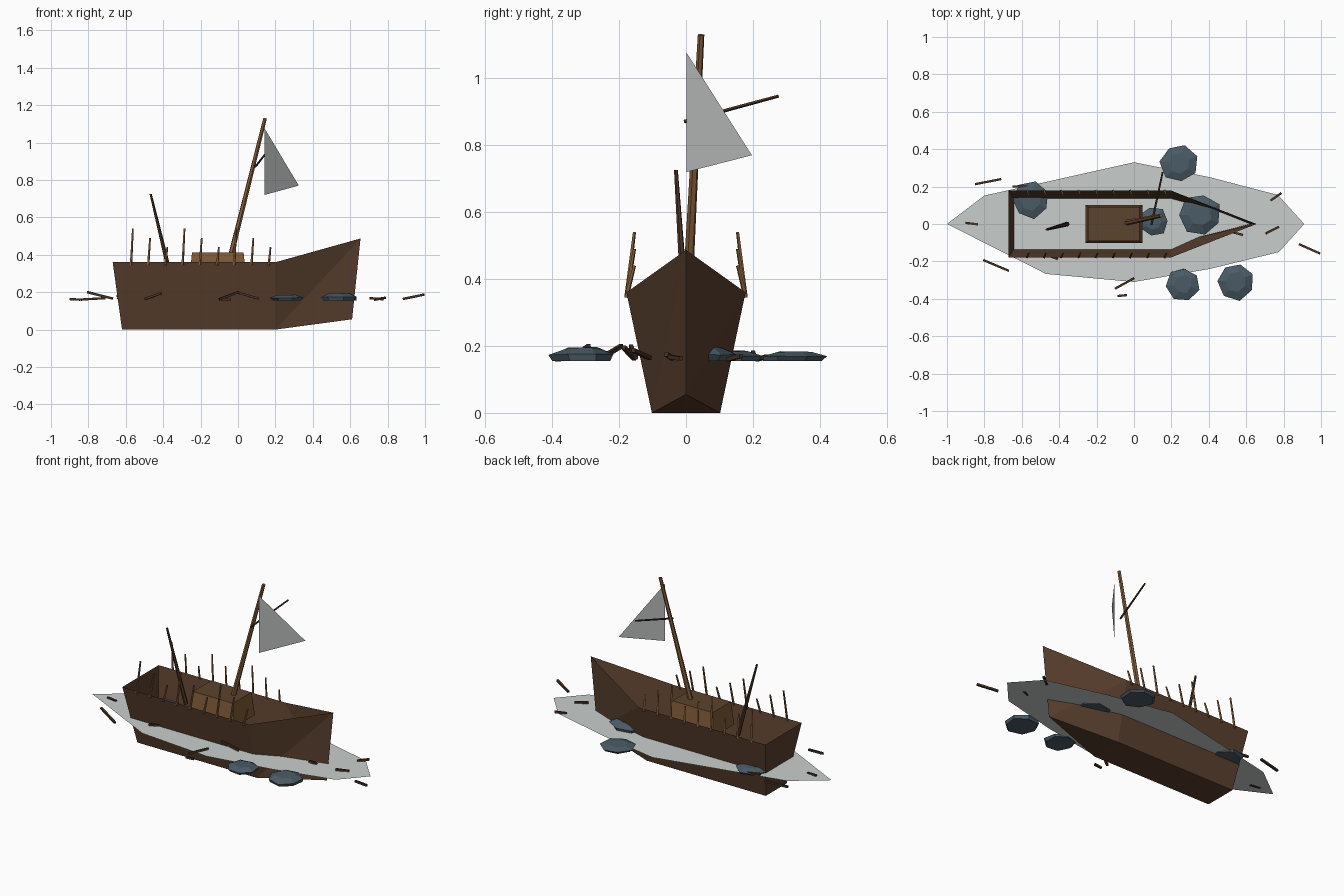
import bpy, bmesh, math, random
from mathutils import Vector, Matrix

if "Cube" in bpy.data.objects:
    bpy.data.objects.remove(bpy.data.objects["Cube"])

random.seed(4)
SEA = 0.158


def material(name, r, g, b):
    lin = [((c / 255 + 0.055) / 1.055) ** 2.4 for c in (r, g, b)]
    m = bpy.data.materials.new(name)
    m.diffuse_color = (*lin, 1)
    m.use_nodes = True
    m.node_tree.nodes["Principled BSDF"].inputs["Base Color"].default_value = m.diffuse_color
    return m


HULL = material("hull brown", 90, 64, 46)
WOOD = material("light wood", 130, 92, 56)
LID = material("lid brown", 92, 67, 45)
DARK = material("dark wood", 72, 50, 36)
ICE = material("pale grey", 201, 206, 204)
SAIL = material("sail grey", 190, 194, 192)
ROCK = material("slate blue", 74, 91, 102)


def finish(name, bm, *mats):
    me = bpy.data.meshes.new(name)
    bm.to_mesh(me)
    bm.free()
    for m in mats:
        me.materials.append(m)
    ob = bpy.data.objects.new(name, me)
    bpy.context.collection.objects.link(ob)
    return ob


def faces(name, verts, polys, mat):
    bm = bmesh.new()
    vs = [bm.verts.new(v) for v in verts]
    for p in polys:
        bm.faces.new([vs[i] for i in p])
    return finish(name, bm, mat)


def stick(name, a, b, r1, r2, mat, sides=6):
    """Tapered bar from point a to point b."""
    a, b = Vector(a), Vector(b)
    d = b - a
    rot = d.to_track_quat('Z', 'Y').to_matrix().to_4x4()
    spin = Matrix.Rotation(math.pi / sides, 4, 'Z')
    bm = bmesh.new()
    bmesh.ops.create_cone(bm, cap_ends=True, segments=sides, radius1=r1, radius2=r2,
                          depth=d.length, matrix=Matrix.Translation((a + b) / 2) @ rot @ spin)
    return finish(name, bm, mat)


# Open hull: stern, midship and bow sections (sheet walls, no deck)
faces("hull", [
    (-0.67, -0.178, 0.36), (-0.67, 0.178, 0.36), (-0.62, -0.102, 0), (-0.62, 0.102, 0),
    (0.2, -0.178, 0.36), (0.2, 0.178, 0.36), (0.2, -0.102, 0), (0.2, 0.102, 0),
    (0.655, 0, 0.487), (0.61, 0, 0.055)],
    [(0, 1, 3, 2), (0, 2, 6, 4), (1, 5, 7, 3), (2, 3, 7, 6), (6, 7, 9),
     (4, 6, 8), (6, 9, 8), (5, 8, 9), (5, 9, 7)], HULL)

# Sheet of ice around the hull
edge = [(-1, 0), (-0.47, -0.267), (0, -0.31), (0.406, -0.24), (0.775, -0.15), (0.91, 0),
        (0.77, 0.155), (0.406, 0.25), (0, 0.33), (-0.47, 0.225), (-0.8, 0.152)]
faces("ice_sheet", [(x, y, SEA + 0.002) for x, y in edge], [range(len(edge))], ICE)

# Cabin hatch: tapered box with a darker top
bm = bmesh.new()
bmesh.ops.create_cube(bm, size=1)
for v in bm.verts:
    top = v.co.z > 0
    sx, sy = (0.276, 0.18) if top else (0.305, 0.205)
    v.co = (-0.108 + v.co.x * sx, v.co.y * sy, 0.412 if top else 0.27)
for f in bm.faces:
    f.material_index = 1 if f.normal.z > 0.9 or f.calc_center_median().z > 0.4 else 0
finish("cabin_hatch", bm, WOOD, LID)

# Leaning mast, yard, torn sail and broken rear mast
stick("mast", (-0.07, 0, 0.27), (0.145, 0.045, 1.13), 0.016, 0.010, WOOD)
stick("yard", (0.093, -0.005, 0.871), (0.153, 0.276, 0.947), 0.006, 0.005, DARK, 5)
stick("broken_mast", (-0.357, 0, 0.27), (-0.467, -0.03, 0.725), 0.013, 0.006, DARK)
faces("torn_sail", [(0.142, 0.002, 1.076), (0.142, 0.002, 0.72), (0.325, 0.197, 0.77)],
      [(0, 1, 2)], SAIL)

# Rail posts of three repeating heights, both sides
for i in range(9):
    x, h = -0.572 + 0.092 * i, (0.54, 0.49, 0.44)[i % 3]
    for s in (-1, 1):
        stick("rail_post", (x, s * 0.178, 0.345), (x + 0.01, s * 0.154, h),
              0.007, 0.005, WOOD, 4)

# Low faceted floes: x, y, radius, height
for x, y, r, h in [(0.24, 0.325, 0.102, 0.027), (0.352, 0.05, 0.115, 0.042),
                   (0.105, 0.012, 0.082, 0.03), (-0.553, 0.128, 0.1, 0.03),
                   (0.262, -0.322, 0.09, 0.03), (0.545, -0.308, 0.102, 0.04)]:
    bm = bmesh.new()
    n, rings = 7, []
    for scale, z in ((0.9, -0.003), (1, 0.45 * h), (0.55, h)):
        rings.append([])
        for k in range(n):
            a = 2 * math.pi * k / n + x * 9
            q = r * scale * random.uniform(0.9, 1.05)
            zz = SEA + z * random.uniform(0.8, 1.0)
            rings[-1].append(bm.verts.new((x + q * math.cos(a), y + q * math.sin(a), zz)))
    for lo, hi in zip(rings, rings[1:]):
        for k in range(n):
            bm.faces.new((lo[k], lo[(k + 1) % n], hi[(k + 1) % n], hi[k]))
    bm.faces.new(rings[0][::-1])
    bm.faces.new(rings[-1])
    finish("floe", bm, ROCK)

# Floating plank debris: start and end points
for a, b in [((-0.85, 0.213, 0.16), (-0.71, 0.24, 0.168)),
             ((-0.9, 0.006, 0.163), (-0.835, -0.002, 0.16)),
             ((-0.805, -0.193, 0.2), (-0.67, -0.25, 0.166)),
             ((-0.1, -0.345, 0.162), (0, -0.29, 0.2)),
             ((-0.088, -0.385, 0.16), (-0.037, -0.38, 0.16)),
             ((0.73, 0.125, 0.16), (0.787, 0.165, 0.17)),
             ((0.705, -0.05, 0.168), (0.775, -0.015, 0.162)),
             ((0.883, -0.108, 0.164), (0.995, -0.158, 0.187)),
             ((0.52, -0.042, 0.163), (0.58, -0.058, 0.175)),
             ((-0.5, -0.155, 0.163), (-0.41, -0.186, 0.195)),
             ((0.0, -0.165, 0.198), (0.11, -0.15, 0.165)),
             ((-0.65, 0.2, 0.18), (-0.53, 0.205, 0.165))]:
    stick("debris_plank", a, b, 0.0085, 0.0085, DARK, 4)
